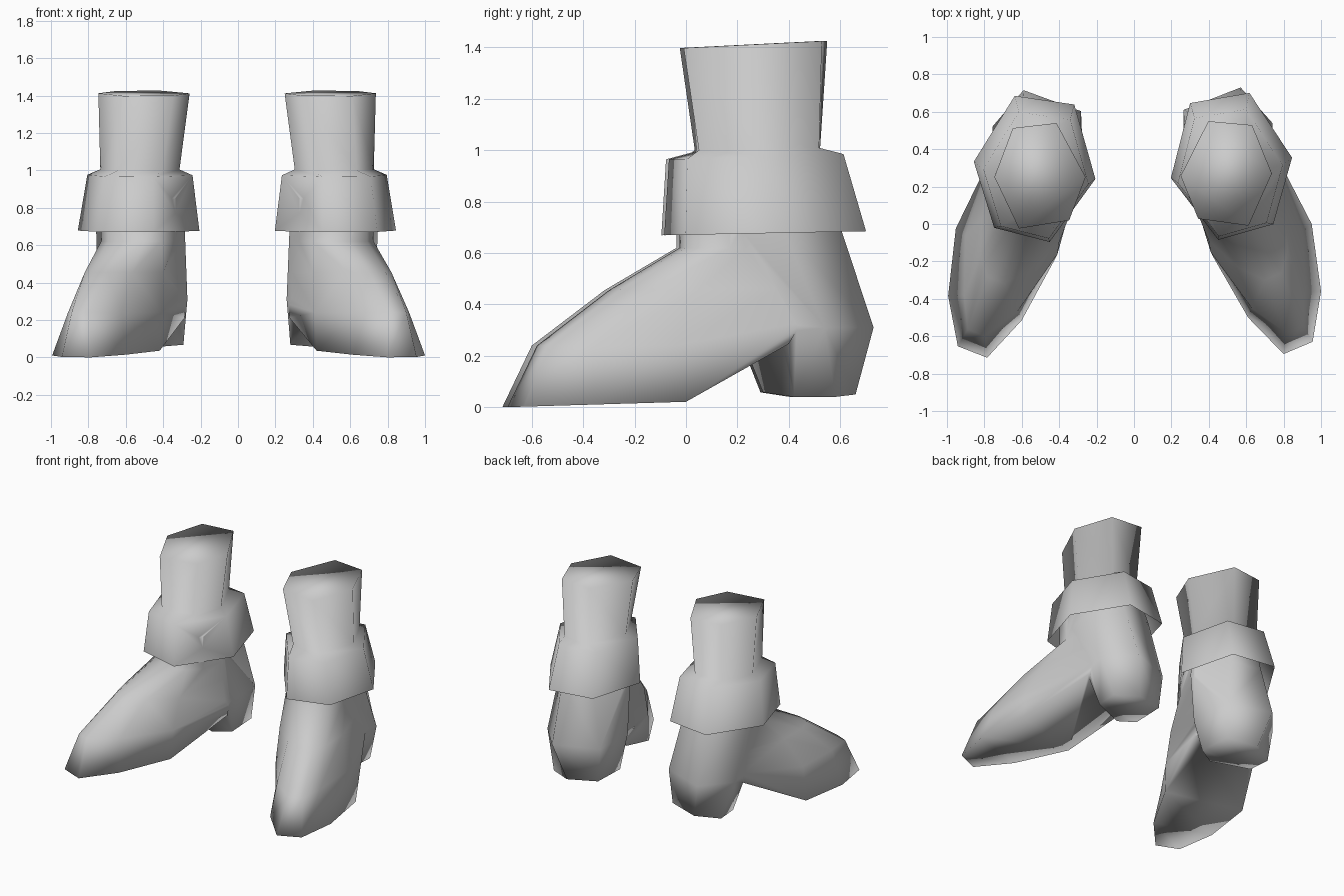
import bpy
import bmesh
from math import radians, sin, cos
from mathutils import Matrix

old_cube = bpy.data.objects.get("Cube")
if old_cube:
    bpy.data.objects.remove(old_cube, do_unlink=True)

# One plain grey for the whole pair
grey = bpy.data.materials.new("warm_grey_leather")
grey.use_nodes = True
colour = (.6, .6, .6, 1)
grey.diffuse_color = colour
grey.node_tree.nodes["Principled BSDF"].inputs["Base Color"].default_value = colour

# Uneven hexagons: angle and radius of each corner
SHAFT = [(183, .245), (109, .296), (62, .293), (0, .243), (-67, .303), (-122, .285)]
CUFF = [(191, .336), (124, .406), (77, .401), (8, .321), (-55, .38), (-101, .402)]


def hex_ring(hexagon, centre_x, centre_y, height, scale, turn=0, tilt=0):
    """Scaled and turned copy of a hexagon, optionally rising to the back."""
    ring = []
    for angle, radius in hexagon:
        direction = radians(angle + turn)
        dx = cos(direction) * radius * scale
        dy = sin(direction) * radius * scale
        ring.append((centre_x + dx, centre_y + dy, height + tilt * dy))
    return ring


def flat_ring(points, height):
    return [(x, y, height) for x, y in points]


def cap(bm, ring):
    """Close a ring with quads running across it."""
    count = len(ring)
    for i in range(count // 2 - 1):
        bm.faces.new((ring[i], ring[i + 1], ring[count - 2 - i], ring[count - 1 - i]))


def loft(name, rings):
    """Closed skin through a stack of rings."""
    bm = bmesh.new()
    loops = [[bm.verts.new(point) for point in ring] for ring in rings]
    for lower, upper in zip(loops, loops[1:]):
        count = len(lower)
        for i in range(count):
            j = (i + 1) % count
            bm.faces.new((lower[i], lower[j], upper[j], upper[i]))
    cap(bm, loops[0])
    cap(bm, loops[-1])
    bmesh.ops.recalc_face_normals(bm, faces=bm.faces[:])
    mesh = bpy.data.meshes.new(name)
    bm.to_mesh(mesh)
    bm.free()
    mesh.materials.append(grey)
    part = bpy.data.objects.new(name, mesh)
    bpy.context.collection.objects.link(part)
    return part


# Heel block, shaped by its sole and its widest level; the sole lifts inwards
heel_sole = [(.28, .36), (.29, .6), (.5, .66), (.66, .58), (.65, .42), (.4, .3)]
heel_wide = [(.26, .3), (.265, .61), (.57, .73), (.74, .54), (.72, .36), (.36, .2)]
lifted_heel = [(x, y, .04 + .08 * max(0, .62 - x)) for x, y in heel_sole]

# Heel, ankle, open-hemmed flared cuff and shaft in one stack
boot = loft("left_boot", [
    lifted_heel,
    flat_ring(heel_wide, .31),
    hex_ring(SHAFT, .51, .32, .69, 1, turn=14),
    hex_ring(SHAFT, .51, .29, .93, .86, turn=8),
    hex_ring(CUFF, .527, .31, .677, 1, tilt=.02),
    hex_ring(CUFF, .52, .275, .975, .865, tilt=.03),
    hex_ring(SHAFT, .515, .285, 1.005, .87, turn=4, tilt=.02),
    hex_ring(SHAFT, .494, .27, 1.412, 1, tilt=.05),
])

# Foot levels: outer edge from toe to heel, then inner edge from heel to toe
sole = [(.955, -.63), (1, -.36), (.95, 0), (.73, .4),
        (.275, .29), (.42, -.17), (.61, -.5), (.8, -.695)]
toe_level = [(.9, -.54), (.915, -.36), (.9, -.04), (.72, .45),
             (.27, .32), (.41, -.15), (.63, -.45), (.81, -.58)]
instep_level = [(.79, -.26), (.82, -.15), (.81, .05), (.69, .45),
                (.275, .3), (.4, -.09), (.57, -.24), (.7, -.3)]
ankle_level = [(.6, 0), (.69, .06), (.725, .17), (.68, .4),
               (.28, .28), (.33, .08), (.41, 0), (.5, -.025)]

# The sole rises inwards and, behind the ball of the foot, into the arch
arched_sole = [(x, y, .03 * (y + .7) + .06 * max(0, .75 - x) + .53 * max(0, y))
               for x, y in sole]
sloped_toe = [(x, y, .24 + .2 * max(0, y)) for x, y in toe_level]
foot = loft("foot", [
    arched_sole,
    sloped_toe,
    flat_ring(instep_level, .455),
    flat_ring(ankle_level, .62),
    flat_ring(ankle_level, .85),
])

# Join the foot to the rest of the boot
join = boot.modifiers.new("join_foot", "BOOLEAN")
join.operation = "UNION"
join.solver = "EXACT"
join.object = foot
bpy.ops.object.select_all(action="DESELECT")
bpy.context.view_layer.objects.active = boot
boot.select_set(True)
bpy.ops.object.modifier_apply(modifier=join.name)
bpy.data.objects.remove(foot, do_unlink=True)

# Soft shading everywhere except the hem of the cuff
bpy.ops.object.shade_smooth_by_angle(angle=radians(110))

# Opposite boot: mirrored, standing at a slightly different angle
mirrored = boot.data.copy()
mirror = Matrix.Diagonal((-1, 1, 1, 1))
stance = Matrix.Translation((-.003, 0, 0)) @ Matrix.Rotation(.025, 4, "Z")
mirrored.transform(stance @ mirror)
mirrored.flip_normals()
right_boot = bpy.data.objects.new("right_boot", mirrored)
bpy.context.collection.objects.link(right_boot)
